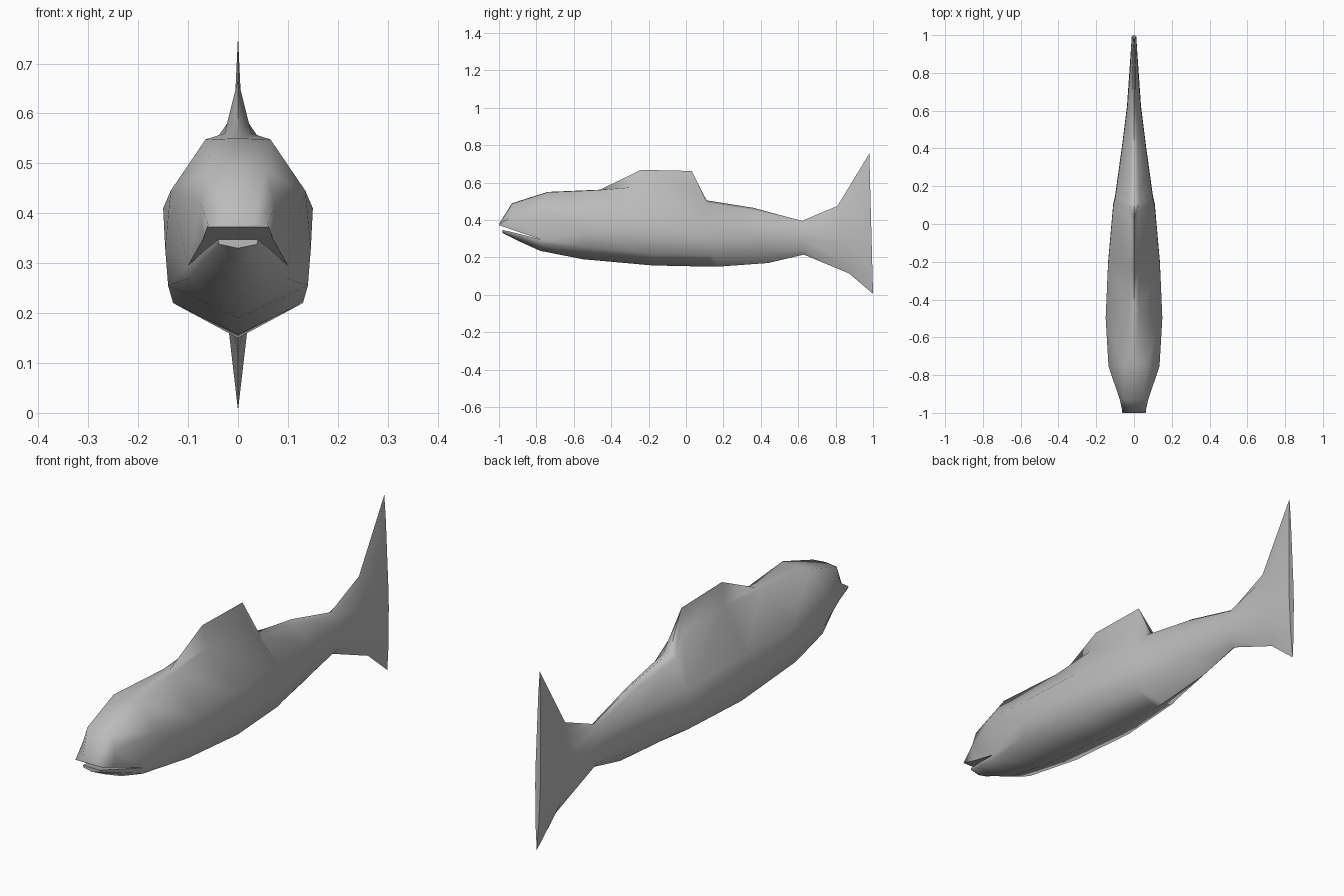
import bpy
import bmesh

cube = bpy.data.objects.get("Cube")
if cube:
    bpy.data.objects.remove(cube, do_unlink=True)

# Plain grey skin
grey = bpy.data.materials.new("grey skin")
grey.use_nodes = True
color = (0.5, 0.5, 0.5, 1)
grey.diffuse_color = color
grey.node_tree.nodes["Principled BSDF"].inputs["Base Color"].default_value = color

# Half cross-sections from mouth corner to tail tip:
# back y, belly y, back z, belly z, then (x, z) of shoulder, flank, cheek, keel edge
BODY = [
    (-.74, -.78, .55, .235, (.065, .548), (.135, .445), (.1, .295), (.097, .27)),
    (-.46, -.55, .562, .19, (.027, .56), (.15, .41), (.146, .33), (.14, .255)),
    (-.24, -.18, .668, .157, (.022, .58), (.137, .41), (.137, .32), (.13, .22)),
    (.03, .14, .662, .15, (.018, .57), (.11, .39), (.11, .3), (.1, .212)),
    (.11, .18, .505, .151, (.03, .49), (.1, .38), (.1, .3), (.09, .213)),
    (.36, .44, .465, .17, (.02, .45), (.065, .37), (.065, .31), (.05, .225)),
    (.62, .63, .395, .215, (.012, .385), (.035, .34), (.037, .3), (.025, .24)),
    (.81, .87, .475, .115, (.01, .44), (.02, .34), (.022, .28), (.018, .16)),
    (.98, 1, .755, .005, (.005, .65), (.012, .35), (.012, .28), (.008, .12)),
]


def body_ring(back_y, belly_y, back_z, belly_z, *sides):
    """Half ring from the back to the belly, leaning between the two y values."""
    points = [(0, back_z), *sides, (0, belly_z)]
    ring = []
    for x, z in points:
        t = (back_z - z) / (back_z - belly_z)
        ring.append((x, back_y + t * (belly_y - back_y), z))
    return ring


def flat_ring(y, *points):
    return [(x, y, z) for x, z in points]


def loft(bm, rings, side):
    """Skin a list of half rings on one side of the centre line."""
    rows = [[bm.verts.new((side * x, y, z)) for x, y, z in r] for r in rings]
    for a, b in zip(rows, rows[1:]):
        for i in range(len(a) - 1):
            bm.faces.new((a[i], b[i], b[i + 1], a[i + 1]))


def cap(bm, points, side):
    bm.faces.new([bm.verts.new((side * x, y, z)) for x, y, z in points])


def centre(p):
    return (0, p[1], p[2])


rings = [body_ring(*r) for r in BODY]
corner = rings[0]

# Upper jaw: a wide nose edge rising to the brow, then the mouth corner
upper_jaw = [
    flat_ring(-1, (0, .378), (.03, .378), (.06, .377), (.062, .372)),
    flat_ring(-.93, (0, .49), (.055, .485), (.075, .42), (.07, .348)),
    corner[:4],
]
# Lower jaw: a shallow scoop below the open mouth
lower_jaw = [
    flat_ring(-.98, (.04, .347), (.038, .338), (0, .33)),
    flat_ring(-.89, (.068, .325), (.065, .31), (0, .285)),
    corner[3:],
]
# Mouth lining: roof and floor meet at the mouth corners
roof = [(r[3], centre(r[3])) for r in upper_jaw]
floor = [(r[0], centre(r[0])) for r in lower_jaw]

bm = bmesh.new()
for side in (1, -1):
    for part in (rings, upper_jaw, lower_jaw, roof, floor):
        loft(bm, part, side)
    # Blunt jaw tips and the thin trailing edge of the tail
    cap(bm, upper_jaw[0] + [centre(upper_jaw[0][3])], side)
    cap(bm, [centre(lower_jaw[0][0])] + lower_jaw[0], side)
    cap(bm, rings[-1], side)

bmesh.ops.remove_doubles(bm, verts=bm.verts, dist=.0005)
bmesh.ops.recalc_face_normals(bm, faces=bm.faces)
mesh = bpy.data.meshes.new("fish_body")
bm.to_mesh(mesh)
bm.free()
mesh.materials.append(grey)

fish = bpy.data.objects.new("fish_body", mesh)
bpy.context.collection.objects.link(fish)
bpy.context.view_layer.objects.active = fish
fish.select_set(True)
bpy.ops.object.shade_smooth_by_angle(angle=1.1)
